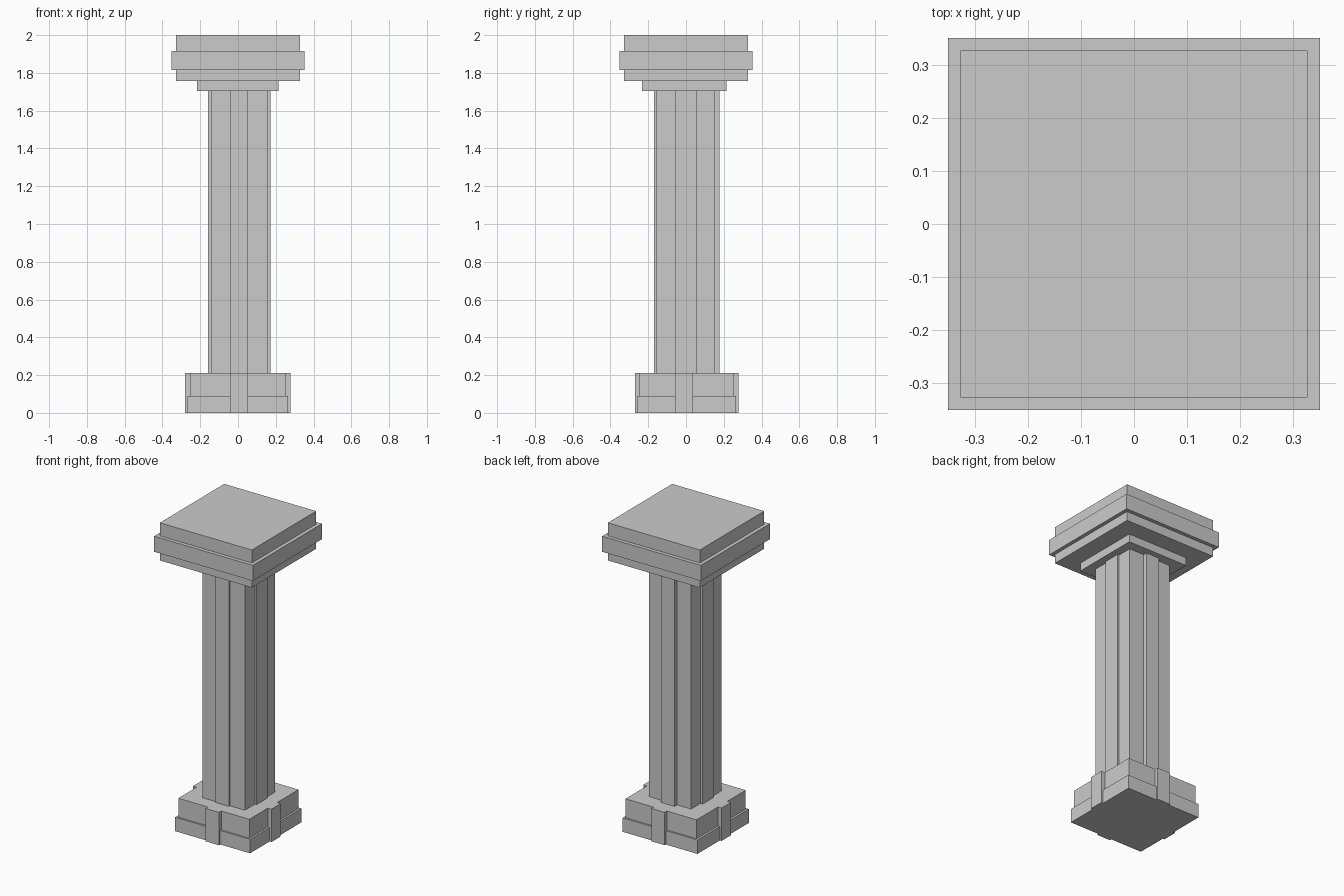
import bpy

if "Cube" in bpy.data.objects:
    bpy.data.objects.remove(bpy.data.objects["Cube"])


def box(name, x, y, z):
    """Axis-aligned box from (min, max) ranges."""
    bpy.ops.mesh.primitive_cube_add(size=1, location=[sum(r) / 2 for r in (x, y, z)])
    ob = bpy.context.object
    ob.name = name
    ob.scale = [r[1] - r[0] for r in (x, y, z)]
    bpy.ops.object.transform_apply(location=False, rotation=False, scale=True)
    return ob


BASE_Z = (0, 0.212)
SHAFT_Z = (0.212, 1.705)

# Base: wide plinth, slightly narrower block, crossing pilaster strips
box("base_plinth", (-0.268, 0.266), (-0.257, 0.266), (0, 0.09))
box("base_block", (-0.254, 0.253), (-0.246, 0.255), (0.09, 0.212))
box("base_strip_side", (-0.28, 0.279), (-0.058, 0.037), BASE_Z)
box("base_strip_front_back", (-0.042, 0.053), (-0.27, 0.277), BASE_Z)

# Shaft: square core with a raised strip down each face
box("shaft_core", (-0.143, 0.16), (-0.159, 0.151), SHAFT_Z)
box("shaft_strip_side", (-0.158, 0.172), (-0.055, 0.055), SHAFT_Z)
box("shaft_strip_front_back", (-0.042, 0.053), (-0.169, 0.177), SHAFT_Z)

# Capital: neck and three stacked slabs
box("capital_neck", (-0.217, 0.215), (-0.232, 0.214), (1.705, 1.757))
for name, half, z in (("capital_lower_slab", 0.328, (1.757, 1.816)),
                      ("capital_middle_slab", 0.352, (1.816, 1.916)),
                      ("capital_top_slab", 0.328, (1.916, 2.0))):
    box(name, (-half, half), (-half, half), z)
